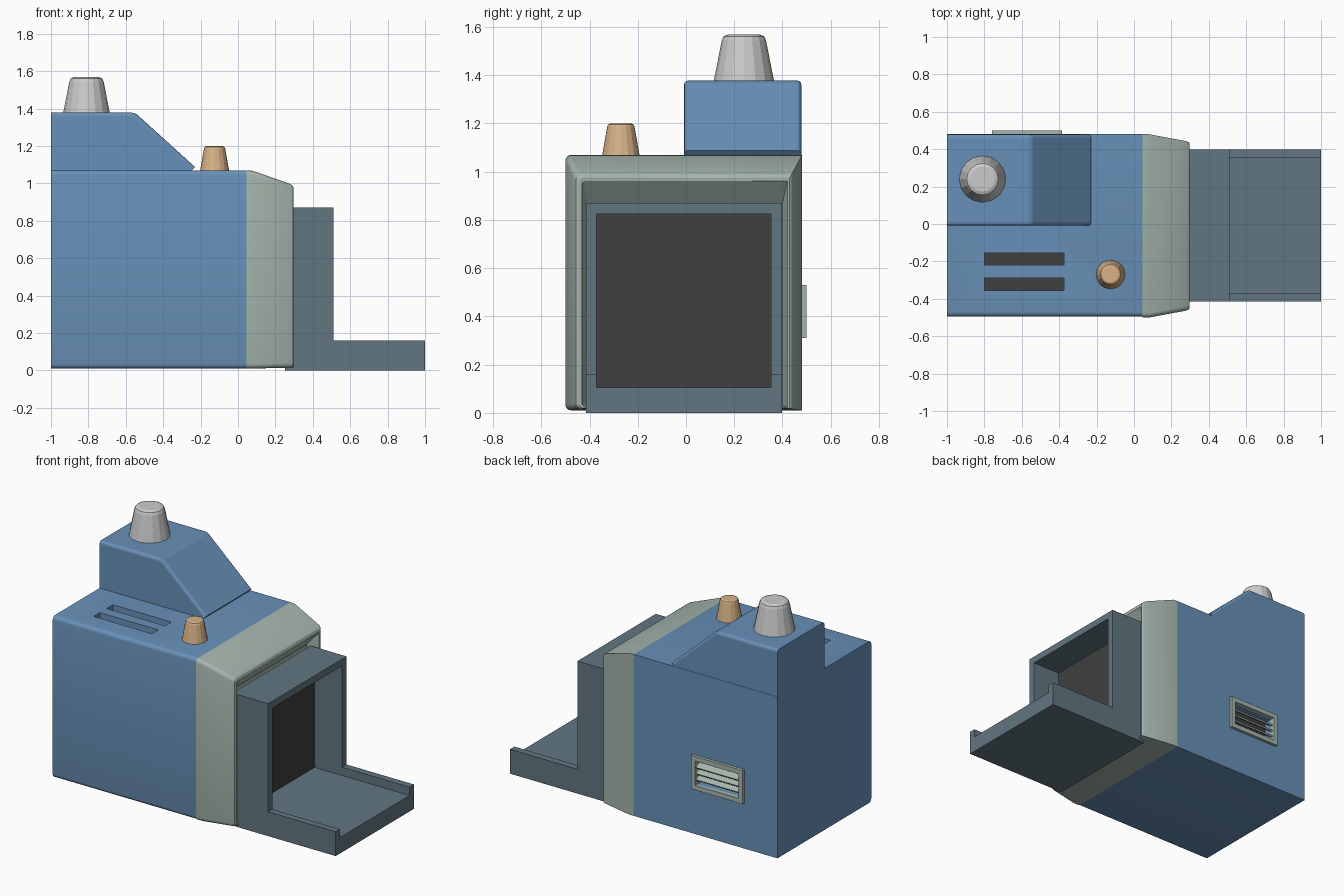
import bpy, bmesh, math
from mathutils import Matrix

if "Cube" in bpy.data.objects:
    bpy.data.objects.remove(bpy.data.objects["Cube"])


def material(name, rgb):
    m = bpy.data.materials.new(name)
    m.diffuse_color = (*rgb, 1)
    m.use_nodes = True
    m.node_tree.nodes["Principled BSDF"].inputs["Base Color"].default_value = m.diffuse_color
    return m


BLUE = material("blue_paint", (0.14, 0.28, 0.48))
GREEN = material("pale_green", (0.38, 0.47, 0.42))
SLATE = material("slate", (0.12, 0.18, 0.22))
DARK = material("dark_inside", (0.05, 0.05, 0.05))
TAN = material("tan", (0.69, 0.45, 0.25))


def finish(name, bm, mat=None, smooth=False):
    bmesh.ops.recalc_face_normals(bm, faces=bm.faces)
    me = bpy.data.meshes.new(name)
    bm.to_mesh(me)
    bm.free()
    ob = bpy.data.objects.new(name, me)
    bpy.context.collection.objects.link(ob)
    if mat:
        me.materials.append(mat)
    if smooth:
        bpy.ops.object.select_all(action='DESELECT')
        ob.select_set(True)
        bpy.context.view_layer.objects.active = ob
        bpy.ops.object.shade_smooth_by_angle(angle=math.radians(25))
    return ob


def loft(name, rings, mat=None, cap_start=True, cap_end=True, smooth=False):
    bm = bmesh.new()
    loops = [[bm.verts.new(p) for p in r] for r in rings]
    n = len(loops[0])
    for a, b in zip(loops, loops[1:]):
        for i in range(n):
            j = (i + 1) % n
            bm.faces.new((a[i], a[j], b[j], b[i]))
    if cap_start:
        bm.faces.new(loops[0])
    if cap_end:
        bm.faces.new(loops[-1])
    return finish(name, bm, mat, smooth)


def box(name, x, y, z, mat=None, tilt=0):
    bm = bmesh.new()
    bmesh.ops.create_cube(bm, size=1)
    size = [b - a for a, b in (x, y, z)]
    mid = [(a + b) / 2 for a, b in (x, y, z)]
    bm.transform(Matrix.Translation(mid) @ Matrix.Rotation(tilt, 4, 'X')
                 @ Matrix.Diagonal((*size, 1)))
    return finish(name, bm, mat)


def prism(name, profile, y0, y1, mat):
    return loft(name, [[(x, y, z) for x, z in profile] for y in (y0, y1)], mat)


def section(x, y0, y1, z0, z1, r=0.025):
    """Rectangle across x, rounded on its two front (-y) corners."""
    pts = [(x, y1, z0), (x, y1, z1)]
    for cz, start in ((z1 - r, 90), (z0 + r, 180)):
        for k in range(5):
            a = math.radians(start + k * 22.5)
            pts.append((x, y0 + r + r * math.cos(a), cz + r * math.sin(a)))
    return pts


def knob(name, x, y, r0, r1, z0, z1, b, mat=None):
    prof = [(r0, z0), (r1, z1 - b), (r1 - 0.3 * b, z1 - 0.3 * b), (r1 - b, z1)]
    n = 16
    loft(name, [[(x + r * math.cos(2 * math.pi * i / n),
                  y + r * math.sin(2 * math.pi * i / n), z) for i in range(n)]
                for r, z in prof], mat)


# main housing
body = loft("housing", [section(-1, -0.495, 0.48, 0.01, 1.07),
                        section(0.045, -0.495, 0.48, 0.01, 1.07)], BLUE, smooth=True)


def recess(name, x, y, z):
    cutter = box(name + "_cutter", x, y, z)
    cutter.hide_render = True
    cutter.hide_set(True)
    mod = body.modifiers.new(name, 'BOOLEAN')
    mod.operation = 'DIFFERENCE'
    mod.solver = 'EXACT'
    mod.object = cutter


# top slots with dark floors
for i, y in enumerate((-0.1875, -0.3225)):
    span = (y - 0.0325, y + 0.0325)
    recess(f"top_slot_{i}", (-0.8, -0.375), span, (1.02, 1.1))
    box(f"top_slot_floor_{i}", (-0.8, -0.375), span, (1.01, 1.03), DARK)

# tapered collar with an inward sloping mouth
loft("collar", [section(0.045, -0.5, 0.48, 0.01, 1.07),
                section(0.08, -0.5, 0.48, 0.01, 1.067),
                section(0.28, -0.463, 0.443, 0.015, 0.997),
                section(0.293, -0.457, 0.437, 0.017, 0.987),
                section(0.298, -0.445, 0.43, 0.02, 0.975, 0.02),
                section(0.296, -0.432, 0.42, 0.025, 0.962, 0.015),
                section(0.22, -0.41, 0.40, 0.03, 0.87, 0.01)],
     GREEN, cap_start=False, smooth=True)

# doorway frame and tray sides
side = [(0.25, 0), (1, 0), (1, 0.16), (0.51, 0.16), (0.51, 0.87), (0.25, 0.87)]
prism("tray_side_front", side, -0.415, -0.372, SLATE)
prism("tray_side_back", side, 0.352, 0.398, SLATE)
box("door_lintel", (0.25, 0.51), (-0.372, 0.352), (0.825, 0.87), SLATE)
box("tray_floor", (0.25, 1), (-0.372, 0.352), (0, 0.105), SLATE)
box("door_panel", (0.29, 0.31), (-0.372, 0.352), (0.105, 0.825), DARK)

# sloped upper casing, rounded along its top edges
casing = prism("upper_casing", [(-1, 1.07), (-0.245, 1.07), (-0.23, 1.088),
                                (-0.55, 1.378), (-1, 1.378)], -0.008, 0.478, BLUE)
bm = bmesh.new()
bm.from_mesh(casing.data)
edges = [e for e in bm.edges if max(v.co.z for v in e.verts) > 1.3
         and max(v.co.x for v in e.verts) > -0.99]
bmesh.ops.bevel(bm, geom=edges, offset=0.018, segments=3, profile=0.5, affect='EDGES')
bm.to_mesh(casing.data)
bm.free()

# chimney cap and small button
knob("chimney", -0.81, 0.24, 0.125, 0.092, 1.375, 1.568, 0.025)
knob("button", -0.125, -0.27, 0.078, 0.057, 1.065, 1.2, 0.015, TAN)

# louvred vent on the back
recess("vent_hole", (-0.73, -0.415), (0.4, 0.55), (0.34, 0.5))
box("vent_backing", (-0.73, -0.415), (0.39, 0.415), (0.34, 0.5), DARK)
for i, z in enumerate((0.31, 0.5)):
    box(f"vent_rail_{i}", (-0.76, -0.385), (0.47, 0.5), (z, z + 0.03), GREEN)
for i, x in enumerate((-0.76, -0.415)):
    box(f"vent_post_{i}", (x, x + 0.03), (0.47, 0.5), (0.34, 0.5), GREEN)
for i in range(3):
    z = 0.38 + 0.04 * i
    box(f"vent_slat_{i}", (-0.73, -0.415), (0.45, 0.49), (z - 0.005, z + 0.005),
        GREEN, math.radians(-30))
